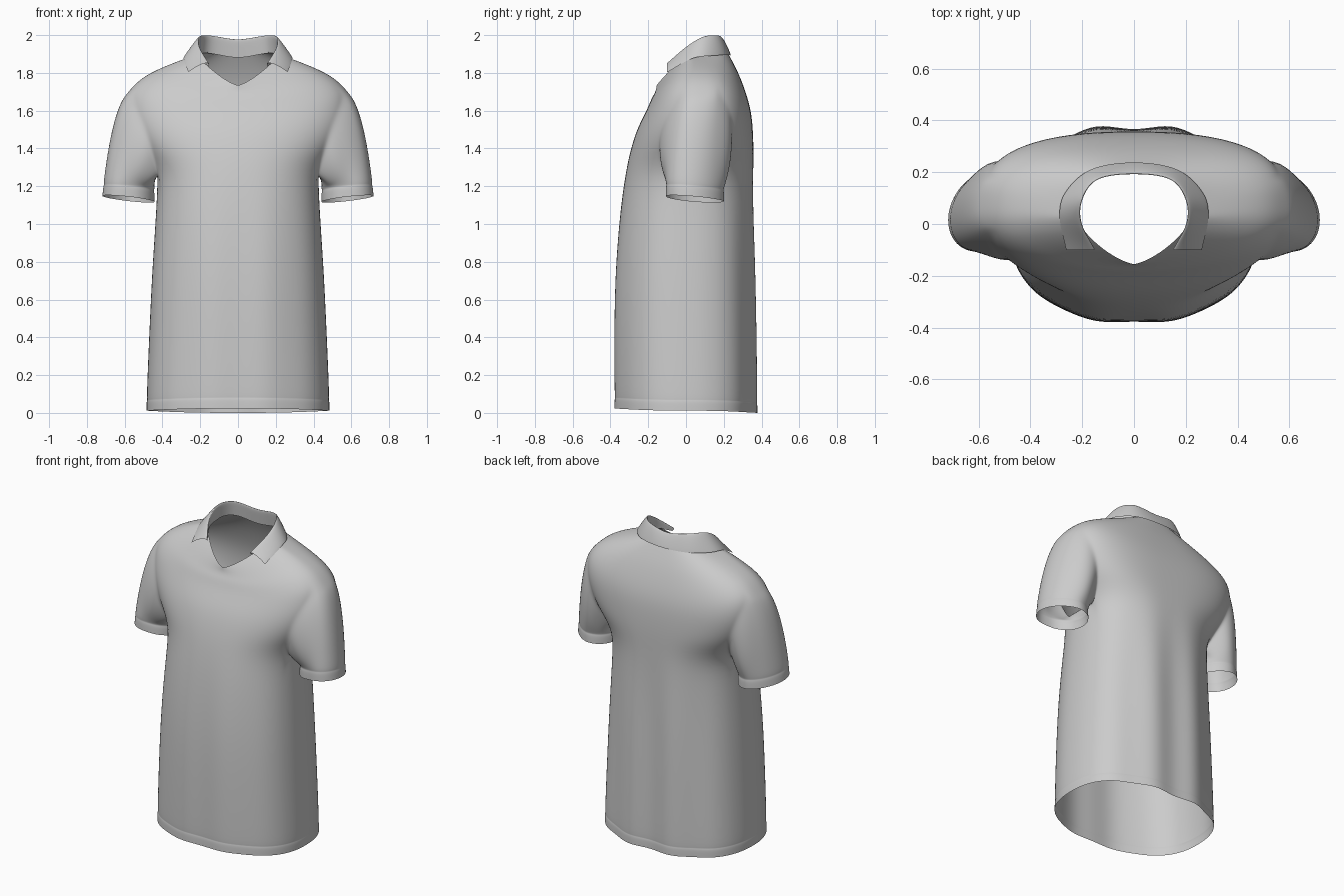
import bpy, bmesh
from math import sin, cos, pi, radians
from mathutils import Vector

if "Cube" in bpy.data.objects:
    bpy.data.objects.remove(bpy.data.objects["Cube"])


def finish(name, bm):
    """Turn a half mesh into a mirrored, smoothed object."""
    loose = [v for v in bm.verts if not v.link_faces]
    bmesh.ops.delete(bm, geom=loose, context='VERTS')
    bmesh.ops.recalc_face_normals(bm, faces=bm.faces)
    for f in bm.faces:
        f.smooth = True
    me = bpy.data.meshes.new(name)
    bm.to_mesh(me)
    bm.free()
    ob = bpy.data.objects.new(name, me)
    bpy.context.collection.objects.link(ob)
    mir = ob.modifiers.new("mirror", 'MIRROR')
    mir.merge_threshold = 0.0005
    sub = ob.modifiers.new("smooth", 'SUBSURF')
    sub.levels = sub.render_levels = 2
    sub.boundary_smooth = 'PRESERVE_CORNERS'


def skin(bm, rows, closed=False, skip=lambda i, k: False):
    """Quads between successive rows of vertices."""
    for i in range(len(rows) - 1):
        a, b = rows[i], rows[i + 1]
        n = len(a)
        for k in range(n if closed else n - 1):
            if not skip(i, k):
                q = (k + 1) % n
                bm.faces.new((a[k], a[q], b[q], b[k]))


# Level torso rings: half width, front y, back y, height
TORSO = [(.467, -.383, .371, .5), (.452, -.374, .365, .8), (.432, -.349, .358, 1.08),
         (.425, -.322, .357, 1.26), (.51, -.297, .358, 1.38), (.572, -.264, .355, 1.49)]
# Tilted shoulder rings: half width, front y, back y, front z, side z, back z
YOKE = [(.60, -.225, .347, 1.57, 1.61, 1.58), (.585, -.20, .33, 1.62, 1.695, 1.655),
        (.525, -.182, .305, 1.665, 1.765, 1.73), (.43, -.167, .275, 1.69, 1.818, 1.805),
        (.31, -.158, .236, 1.712, 1.865, 1.88), (.222, -.155, .212, 1.735, 1.895, 1.922)]

# Hem: a stitch groove, leaning down to the back
rings = []
for dz, inset in ((0, 0), (.05, 0), (.057, .004), (.064, 0)):
    w, d, z = .485 - inset, .381 - inset, .012 + dz
    rings.append((w, -d, d - .005, z + .012, z, z - .012))
rings += [(w, yf, yb, z, z, z) for w, yf, yb, z in TORSO] + YOKE

Q, J = 16, 3                  # columns per quarter, half width of the armhole
I0, I1 = 7, 11                # armhole rows: armpit and shoulder point


def body_point(i, k):
    w, yf, yb, zf, zs, zb = rings[i]
    u = k - Q
    n = abs(u)
    phi = 16 + 18 * sin(pi * (i - I0) / (I1 - I0)) if I0 <= i <= I1 else 21
    ang = phi * n / J if n <= J else phi + (90 - phi) * (n - J) / (Q - J)
    c, s = cos(radians(ang)), sin(radians(ang))
    if n == Q:
        c = 0
    # the front straightens into a V towards the neck, the upper back is square
    up = max(0, i - I1) / 4
    e = 2.3 - .9 * up ** 2 if u < 0 else 2.4 + (.45 * (1 - up) if i > I0 else 0)
    yc = (yf + yb) / 2
    side = -1 if u < 0 else 1
    x = w * c ** (2 / e)
    y = yc + side * (yb - yc) * s ** (2 / e)
    z = zs + ((zf if u < 0 else zb) - zs) * s * s
    # soft hanging folds, stronger on the back
    fade = min(1, max(0, (1.35 - z) / .6)) * s * s
    y -= side * (.012 if u > 0 else .005) * fade * cos(2 * pi * x / .3)
    return Vector((x, y, z))


# Shirt: torso with an armhole, and a sleeve grown from the armhole loop
bm = bmesh.new()
rows = [[bm.verts.new(body_point(i, k)) for k in range(2 * Q + 1)]
        for i in range(len(rings))]
skin(bm, rows, skip=lambda i, k: I0 <= i < I1 and Q - J <= k < Q + J)

loop = [rows[I0][k] for k in range(Q - J, Q + J + 1)]
loop += [rows[i][Q + J] for i in range(I0 + 1, I1)]
loop += [rows[I1][k] for k in range(Q + J, Q - J - 1, -1)]
loop += [rows[i][Q - J] for i in range(I1 - 1, I0, -1)]
L = len(loop)
HEM = .07
steps = [(j / 6, 0, 0) for j in range(1, 7)]                     # along the arm
steps += [(1, .012, .004), (1, .02, 0), (1, HEM, 0)]             # stitched hem
sleeve = [loop]
for t, drop, inset in steps:
    ring = []
    for m, v in enumerate(loop):
        a = pi - 2 * pi * (m - J) / L
        ca, sa = cos(a), sin(a)
        out = max(ca, 0)
        p0 = v.co
        p2 = Vector((.577 + .137 * ca, .05 + .155 * sa - .035 * out,
                     1.133 + .016 * ca - .012 * sa + HEM))
        p1 = (p0 + p2) / 2 + Vector((.015, .025 * sa, .17 * out))
        p = p0 * (1 - t) ** 2 + p1 * 2 * t * (1 - t) + p2 * t * t
        p += Vector((.006 * out * drop / HEM, 0, -drop))
        ring.append(bm.verts.new(p - Vector((ca, sa, 0)) * inset))
    sleeve.append(ring)
skin(bm, sleeve, closed=True)
finish("shirt", bm)


# Collar: curves run from the front end to the centre back
def smooth_path(pts, n=4):
    pts = [Vector(p) for p in pts]
    back = pts[-2].copy()
    back.x = -back.x
    ext = [2 * pts[0] - pts[1]] + pts + [back]
    out = []
    for i in range(1, len(ext) - 2):
        a, b, c, d = ext[i - 1:i + 3]
        for j in range(n):
            t = j / n
            out.append((2 * b + (c - a) * t + (2 * a - 5 * b + 4 * c - d) * t * t
                        + (3 * b - a - 3 * c + d) * t ** 3) / 2)
    return out + [pts[-1]]


fold = smooth_path([(.15, -.1, 1.85), (.2, 0, 1.94), (.198, .09, 1.998),
                    (.14, .17, 2.003), (0, .19, 1.98)])
leaf = smooth_path([(.262, -.1, 1.803), (.288, .03, 1.876), (.264, .125, 1.89),
                    (.165, .212, 1.895), (0, .238, 1.893)])
# the stand drops from the fold to the neck seam inside
base = [p + Vector((p.x * .05, .012, -.015 - .085 * min(1, j / 7)))
        for j, p in enumerate(fold)]
curves = [base, [a.lerp(b, .5) for a, b in zip(base, fold)], fold]
for t, lift in ((.2, .014), (.6, .014), (.92, .005), (1, 0)):
    curves.append([a.lerp(b, t) + Vector((0, 0, lift)) for a, b in zip(fold, leaf)])
bm = bmesh.new()
skin(bm, [[bm.verts.new(p) for p in c] for c in curves])
finish("collar", bm)
